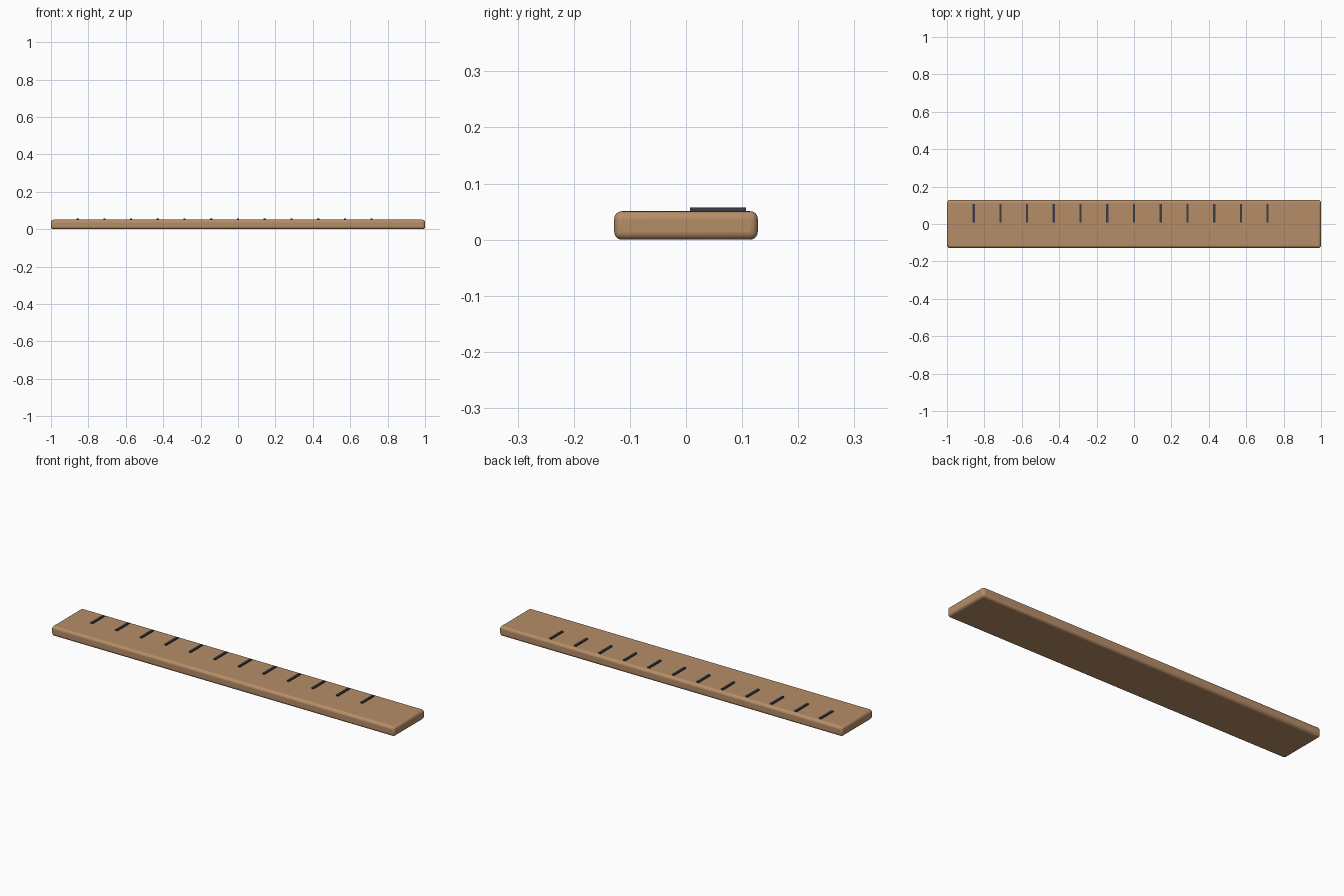
import bpy
import math

if "Cube" in bpy.data.objects:
    bpy.data.objects.remove(bpy.data.objects["Cube"])


def material(name, rgb):
    m = bpy.data.materials.new(name)
    m.diffuse_color = (*rgb, 1)
    m.use_nodes = True
    m.node_tree.nodes["Principled BSDF"].inputs["Base Color"].default_value = m.diffuse_color
    return m


def box(name, lo, hi, mat):
    bpy.ops.mesh.primitive_cube_add(size=1)
    ob = bpy.context.object
    ob.name = name
    ob.location = [(a + b) / 2 for a, b in zip(lo, hi)]
    ob.scale = [b - a for a, b in zip(lo, hi)]
    bpy.ops.object.transform_apply(location=False, rotation=False, scale=True)
    ob.data.materials.append(mat)
    return ob


wood = material("wood", (0.47, 0.27, 0.14))
ink = material("ink", (0.04, 0.045, 0.06))

# Ruler body with softly rounded edges
body = box("ruler_body", (-1, -0.128, 0), (1, 0.128, 0.051), wood)
bevel = body.modifiers.new("rounded_edges", 'BEVEL')
bevel.width = 0.014
bevel.segments = 4
bpy.ops.object.shade_smooth_by_angle(angle=math.radians(40))

# Raised graduation marks along the back edge, one every seventh of a unit
for i in range(12):
    x = (i - 6) / 7
    box(f"graduation_mark_{i + 1}", (x - 0.006, 0.007, 0.046),
        (x + 0.006, 0.107, 0.057), ink)
